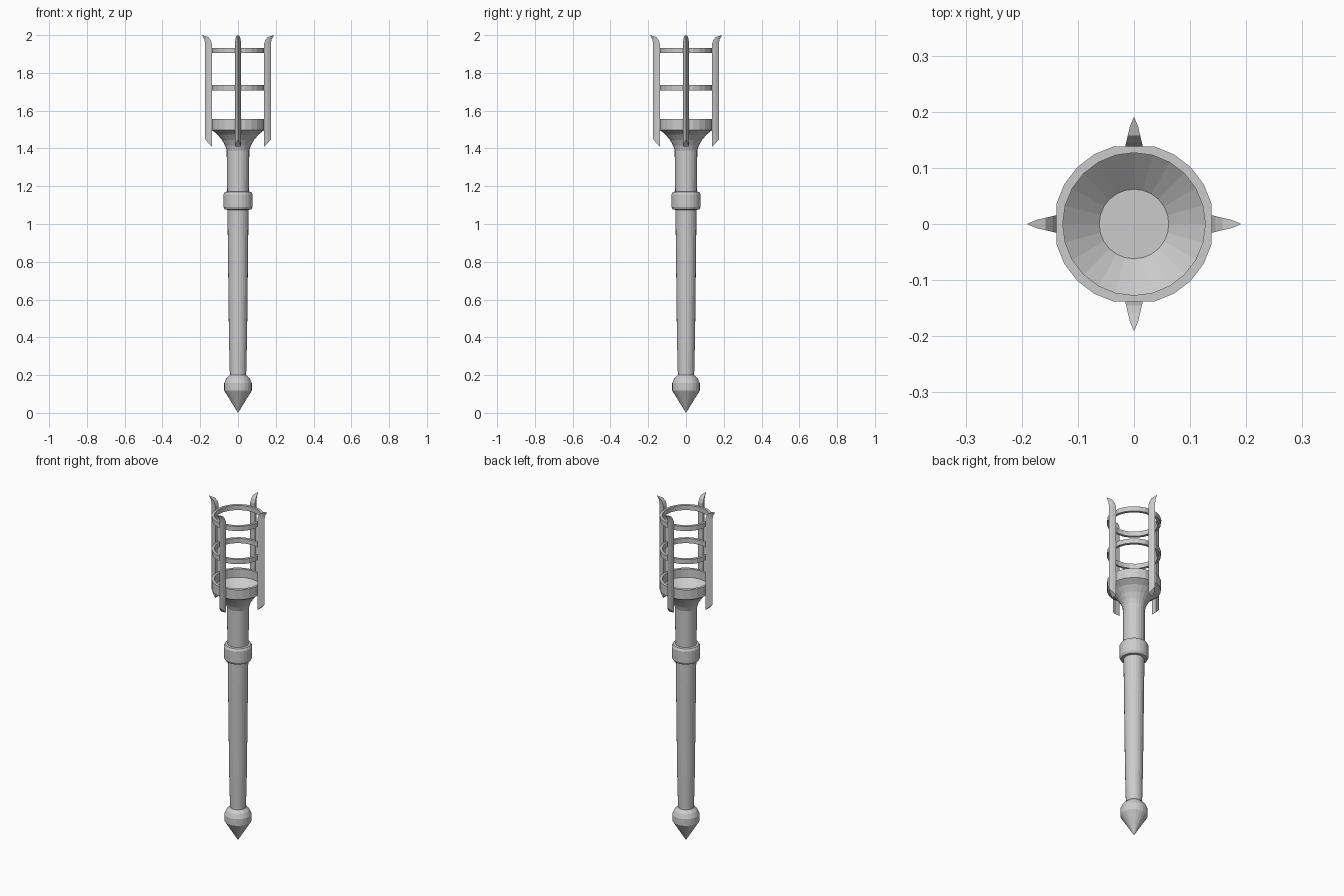
import bpy
import bmesh
from math import cos, sin, pi

if "Cube" in bpy.data.objects:
    bpy.data.objects.remove(bpy.data.objects["Cube"])

SIDES = 24
FLAT = 0.138  # the cage is flattened where the four prongs attach


def make_object(name, bm):
    bmesh.ops.recalc_face_normals(bm, faces=bm.faces)
    mesh = bpy.data.meshes.new(name)
    bm.to_mesh(mesh)
    bm.free()
    obj = bpy.data.objects.new(name, mesh)
    bpy.context.collection.objects.link(obj)
    return obj


def lathe(name, profile, closed=False):
    """Revolve (radius, z) points around z; zero radius closes to a point."""
    bm = bmesh.new()
    rings = []
    for r, z in profile:
        if r == 0:
            rings.append([bm.verts.new((0, 0, z))] * SIDES)
            continue
        ring = []
        for i in range(SIDES):
            a = 2 * pi * i / SIDES
            x, y = (max(-FLAT, min(FLAT, c)) for c in (r * cos(a), r * sin(a)))
            ring.append(bm.verts.new((x, y, z)))
        rings.append(ring)
    pairs = list(zip(rings, rings[1:]))
    if closed:
        pairs.append((rings[-1], rings[0]))
    for lo, hi in pairs:
        for i in range(SIDES):
            j = (i + 1) % SIDES
            quad = list(dict.fromkeys((lo[i], lo[j], hi[j], hi[i])))
            bm.faces.new(quad)
    return make_object(name, bm)


def prong(name, angle):
    """Wedge-section blade, sharp edge outward, flaring at the top."""
    # inner radius, inner z, outer radius, outer z, half width
    levels = [(0.138, 1.41, 0.174, 1.447, 0.016),
              (0.138, 1.955, 0.174, 1.955, 0.016),
              (0.145, 1.974, 0.178, 1.977, 0.014),
              (0.158, 1.99, 0.191, 2.0, 0.011)]
    bm = bmesh.new()
    sections = []
    for ri, zi, ro, zo, w in levels:
        rm, zm = (ri + ro) / 2, (zi + zo) / 2
        pts = [(ri, -w, zi), (rm, -0.65 * w, zm), (ro, 0, zo),
               (rm, 0.65 * w, zm), (ri, w, zi)]
        sections.append([bm.verts.new((x * cos(angle) - y * sin(angle),
                                       x * sin(angle) + y * cos(angle), z))
                         for x, y, z in pts])
    for lo, hi in zip(sections, sections[1:]):
        for i in range(5):
            j = (i + 1) % 5
            bm.faces.new((lo[i], lo[j], hi[j], hi[i]))
    bm.faces.new(sections[0])
    bm.faces.new(sections[-1])
    return make_object(name, bm)


# Pointed pommel and tapering handle
lathe("pommel", [(0, 0), (0.073, 0.118), (0.073, 0.158), (0.062, 0.182),
                 (0.043, 0.2), (0, 0.2)])
lathe("handle", [(0, 0.19), (0.043, 0.19), (0.048, 0.4), (0.052, 0.75),
                 (0.056, 1.09), (0, 1.09)])

# Collar band
lathe("collar", [(0.055, 1.075), (0.07, 1.077), (0.077, 1.09), (0.077, 1.157),
                 (0.07, 1.17), (0.055, 1.172)])

# Neck flaring into the hollow fire bowl
lathe("bowl", [(0, 1.08), (0.056, 1.08), (0.06, 1.39), (0.068, 1.415),
               (0.085, 1.445), (0.11, 1.475), (0.143, 1.497), (0.143, 1.555),
               (0.127, 1.555), (0.127, 1.505), (0.062, 1.45), (0, 1.45)])

# Cage rings
for n, z in enumerate((1.708, 1.905)):
    lathe(f"cage_ring_{n + 1}", [(0.143, z), (0.143, z + 0.028),
                                 (0.127, z + 0.028), (0.127, z)], closed=True)

# Four prongs around the cage
for n in range(4):
    prong(f"prong_{n + 1}", n * pi / 2)
